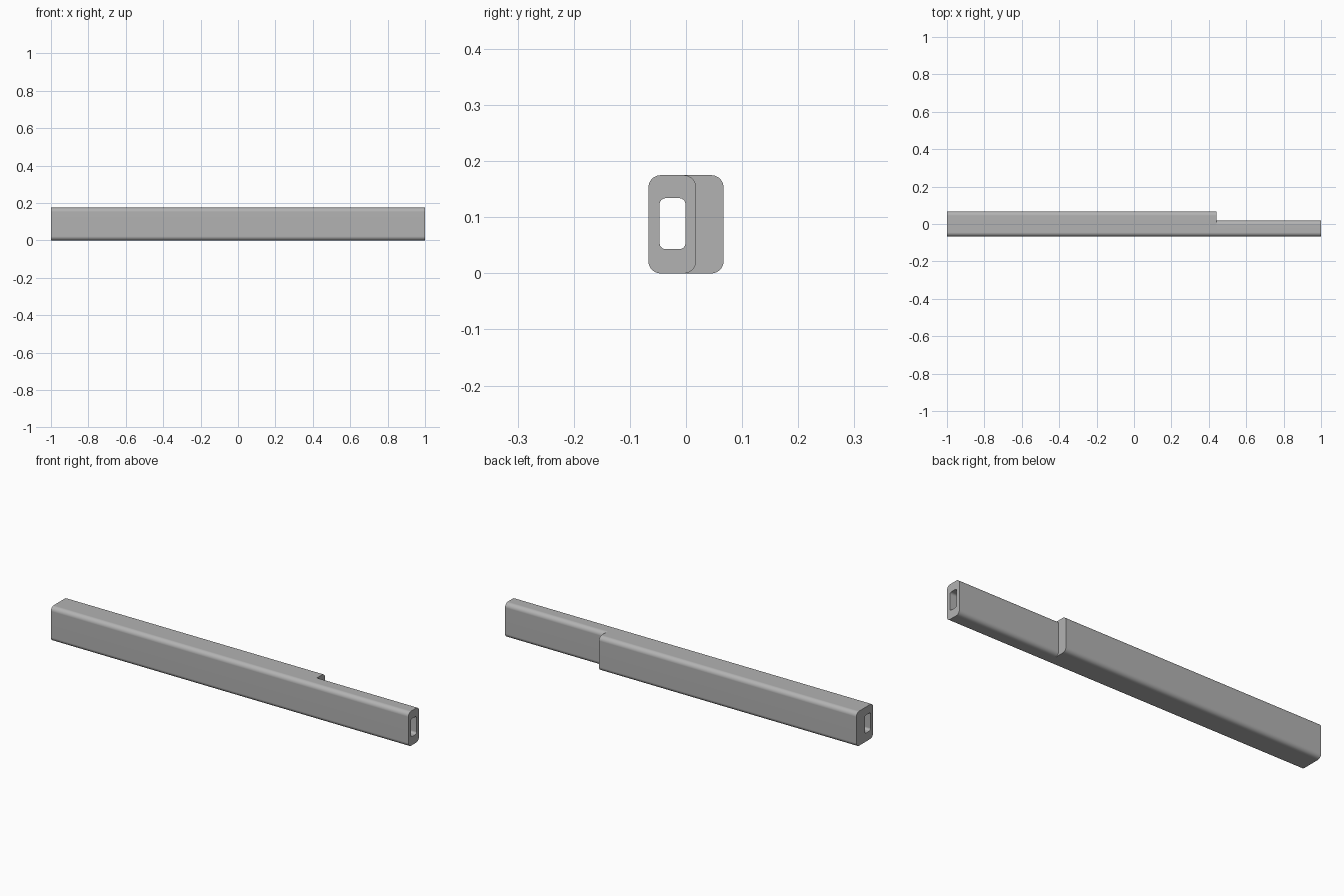
import bpy
import bmesh
from math import sin, cos, pi, radians

cube = bpy.data.objects.get("Cube")
if cube:
    bpy.data.objects.remove(cube, do_unlink=True)

STEPS = 10            # segments per rounded corner
N = STEPS + 1         # points per corner
LEFT, STEP, RIGHT = -1.0, 0.44, 1.0

grey = bpy.data.materials.new("metal grey")
grey.use_nodes = True
colour = (0.45, 0.45, 0.45, 1)
grey.diffuse_color = colour
grey.node_tree.nodes["Principled BSDF"].inputs["Base Color"].default_value = colour

bm = bmesh.new()


def ring(x, y0, y1, z0, z1, r):
    """Rounded rectangle; the two back corners come first, then the front ones."""
    centres = [(y1 - r, z0 + r), (y1 - r, z1 - r), (y0 + r, z1 - r), (y0 + r, z0 + r)]
    verts = []
    for k, (cy, cz) in enumerate(centres):
        for i in range(N):
            a = pi / 2 * (k - 1 + i / STEPS)
            verts.append(bm.verts.new((x, cy + r * cos(a), cz + r * sin(a))))
    return verts


def bridge(a, b, closed=True):
    count = len(a)
    for i in range(count if closed else count - 1):
        j = (i + 1) % count
        bm.faces.new((a[i], a[j], b[j], b[i]))


def wide(x):
    return ring(x, -0.067, 0.067, 0, 0.175, 0.022)


def narrow(x):
    return ring(x, -0.067, 0.018, 0, 0.175, 0.022)


def bore(x):
    return ring(x, -0.047, -0.001, 0.043, 0.134, 0.011)


# Thick length, thin length and the shoulder between them
wide_end, wide_step = wide(LEFT), wide(STEP)
narrow_step, narrow_end = narrow(STEP), narrow(RIGHT)
bridge(wide_end, wide_step)
bridge(narrow_step, narrow_end)
bridge(wide_step[:2 * N], narrow_step[:2 * N], closed=False)

# Through bore and the two end faces
bore_left, bore_right = bore(LEFT), bore(RIGHT)
bridge(bore_right, bore_left)
bridge(bore_left, wide_end)
bridge(narrow_end, bore_right)

bmesh.ops.remove_doubles(bm, verts=bm.verts, dist=0.00001)
bmesh.ops.recalc_face_normals(bm, faces=bm.faces)
mesh = bpy.data.meshes.new("stepped_tube")
bm.to_mesh(mesh)
bm.free()
mesh.materials.append(grey)

tube = bpy.data.objects.new("stepped_tube", mesh)
bpy.context.collection.objects.link(tube)
bpy.context.view_layer.objects.active = tube
tube.select_set(True)
bpy.ops.object.shade_smooth_by_angle(angle=radians(30))

# Keep the large flats evenly shaded beside the rounded edges
weighted = tube.modifiers.new("flat_shading", 'WEIGHTED_NORMAL')
weighted.keep_sharp = True
